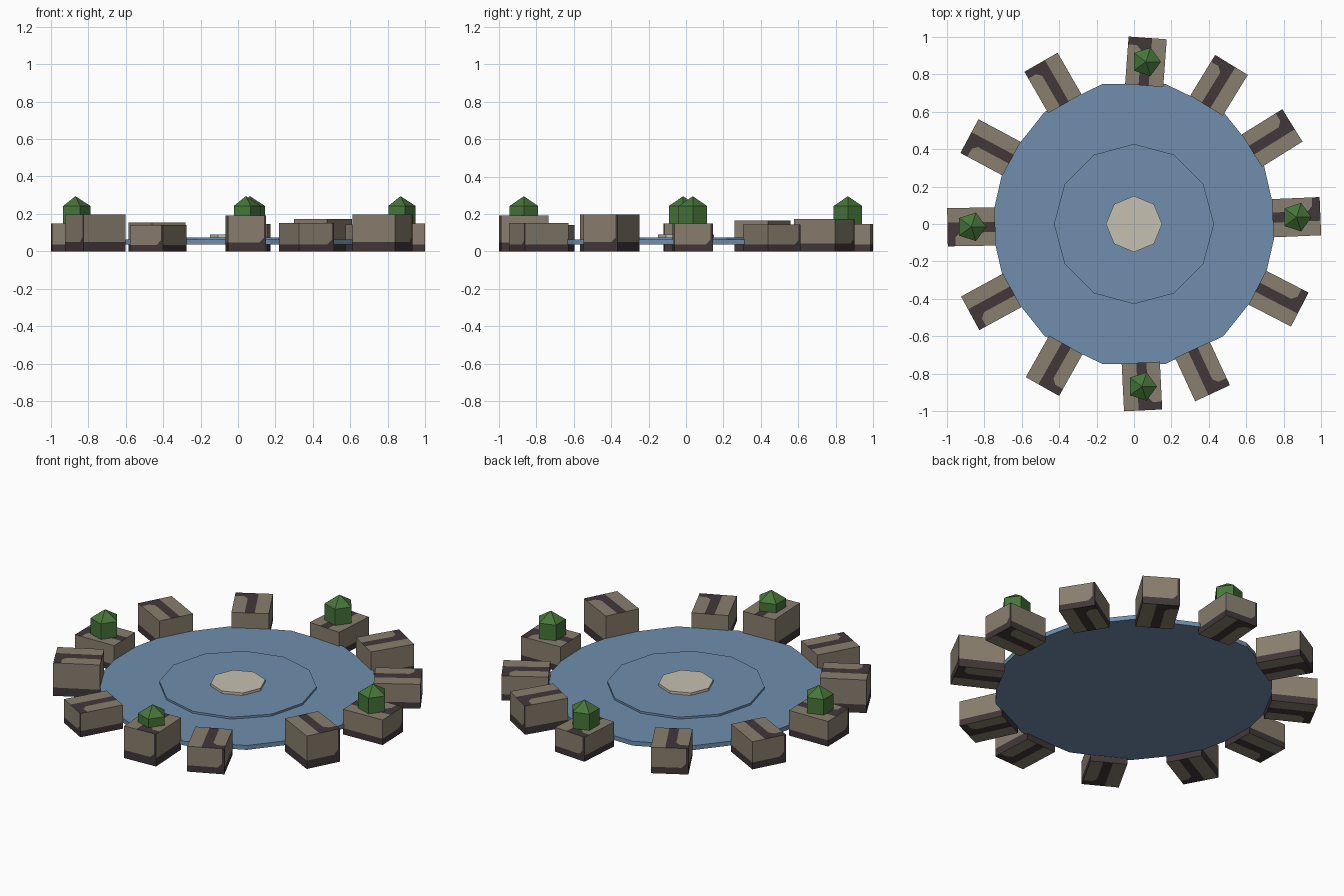
import bpy, bmesh
from math import radians, cos, sin
from mathutils import Vector, Matrix

cube = bpy.data.objects.get("Cube")
if cube:
    bpy.data.objects.remove(cube, do_unlink=True)


def material(name, rgb):
    m = bpy.data.materials.new(name)
    m.use_nodes = True
    m.diffuse_color = (*rgb, 1)
    m.node_tree.nodes["Principled BSDF"].inputs["Base Color"].default_value = (*rgb, 1)
    return m


WATER = material("water blue", (0.16, 0.27, 0.42))
PALE = material("pale stone", (0.56, 0.53, 0.44))
ROCK = material("rock brown", (0.25, 0.21, 0.155))
DARK = material("dark brown", (0.054, 0.038, 0.041))
LEAF = material("leaf green", (0.061, 0.18, 0.04))


def finish(bm, name, mats):
    mesh = bpy.data.meshes.new(name)
    bmesh.ops.recalc_face_normals(bm, faces=bm.faces)
    bm.to_mesh(mesh)
    bm.free()
    for m in mats:
        mesh.materials.append(m)
    obj = bpy.data.objects.new(name, mesh)
    bpy.context.collection.objects.link(obj)
    return obj


def disc(name, sides, radius, bottom, top, mat, turn=0):
    bm = bmesh.new()
    bmesh.ops.create_cone(bm, cap_ends=True, segments=sides, radius1=radius,
                          radius2=radius, depth=top - bottom)
    # put a corner at the wanted direction
    first = max(bm.verts, key=lambda v: v.co.x + v.co.y * 0.01).co
    turn -= Vector((1, 0)).angle_signed(first.xy) * -1
    bmesh.ops.rotate(bm, verts=bm.verts, matrix=Matrix.Rotation(turn, 3, "Z"))
    bmesh.ops.translate(bm, verts=bm.verts, vec=(0, 0, (bottom + top) / 2))
    return finish(bm, name, [mat])


# Stepped pool with a stone in the middle
disc("pool_base", 14, 0.765, 0.037, 0.063, WATER)
disc("pool_step", 12, 0.427, 0.05, 0.075, WATER)
disc("centre_stone", 8, 0.15, 0.06, 0.09, PALE)

# Rim block: x points outward, y runs counter-clockwise round the rim
LENGTH, WIDTH, RING = 0.255, 0.204, 0.868
STRIPE_LOW, STRIPE_HIGH = -0.024, 0.03
END = LENGTH / 2 - 0.042
CORNER = 0.025


def rim_block(name, angle, height):
    bm = bmesh.new()
    bmesh.ops.create_cube(bm, size=1)
    bmesh.ops.scale(bm, verts=bm.verts, vec=(LENGTH, WIDTH, height))
    bmesh.ops.translate(bm, verts=bm.verts, vec=(0, 0, height / 2))
    band = height * 0.25
    edge = WIDTH / 2 - 0.012
    end_slant = END - CORNER - STRIPE_HIGH
    side_slant = edge - CORNER - band

    def cut(point, normal):
        bmesh.ops.bisect_plane(bm, geom=bm.verts[:] + bm.edges[:] + bm.faces[:],
                               plane_co=point, plane_no=normal)

    cut((0, STRIPE_LOW, 0), (0, 1, 0))
    cut((0, STRIPE_HIGH, 0), (0, 1, 0))
    cut((0, edge, 0), (0, 1, 0))
    cut((END, 0, 0), (1, 0, 0))
    cut((0, 0, band), (0, 0, 1))
    cut((end_slant, 0, 0), (1, -1, 0))
    cut((0, side_slant, 0), (0, 1, -1))

    # Dark stripe on top and underneath, dark band round the foot
    for f in bm.faces:
        f.normal_update()
        c = f.calc_center_median()
        if abs(f.normal.z) > 0.5:
            dark = c.y > STRIPE_LOW and (c.y < STRIPE_HIGH or c.x > END
                                         or c.x - c.y > end_slant)
        else:
            dark = c.z < band
            if f.normal.x > 0.5:
                dark = dark or c.y > edge or c.y - c.z > side_slant
        f.material_index = int(dark)
    obj = finish(bm, name, [ROCK, DARK])
    a = radians(angle)
    obj.location = (RING * cos(a), RING * sin(a), 0)
    obj.rotation_euler.z = a


# Five-sided bush: upright walls under a shallow point
def bush(name, angle):
    bm = bmesh.new()
    rings = []
    for z in (0.12, 0.243):
        rings.append([bm.verts.new((0.08 * cos(radians(72 * i)),
                                    0.08 * sin(radians(72 * i)), z)) for i in range(5)])
    tip = bm.verts.new((0, 0, 0.295))
    low, high = rings
    bm.faces.new(low[::-1])
    for i in range(5):
        j = (i + 1) % 5
        bm.faces.new((low[i], low[j], high[j], high[i]))
        bm.faces.new((high[i], high[j], tip))
    obj = finish(bm, name, [LEAF])
    a = radians(angle)
    obj.location = (RING * cos(a), RING * sin(a), 0)


# Twelve blocks round the rim, a bush on every third
BLOCKS = [(2.4, 0.15), (31.9, 0.145), (58.5, 0.172), (85.8, 0.146),
          (119.9, 0.155), (151.9, 0.165), (181, 0.15), (208.6, 0.197),
          (240.6, 0.142), (272.8, 0.192), (294.9, 0.152), (332.7, 0.197)]
for n, (angle, height) in enumerate(BLOCKS):
    rim_block(f"rim_block_{n + 1}", angle, height)
    if n % 3 == 0:
        bush(f"bush_{n // 3 + 1}", angle)
